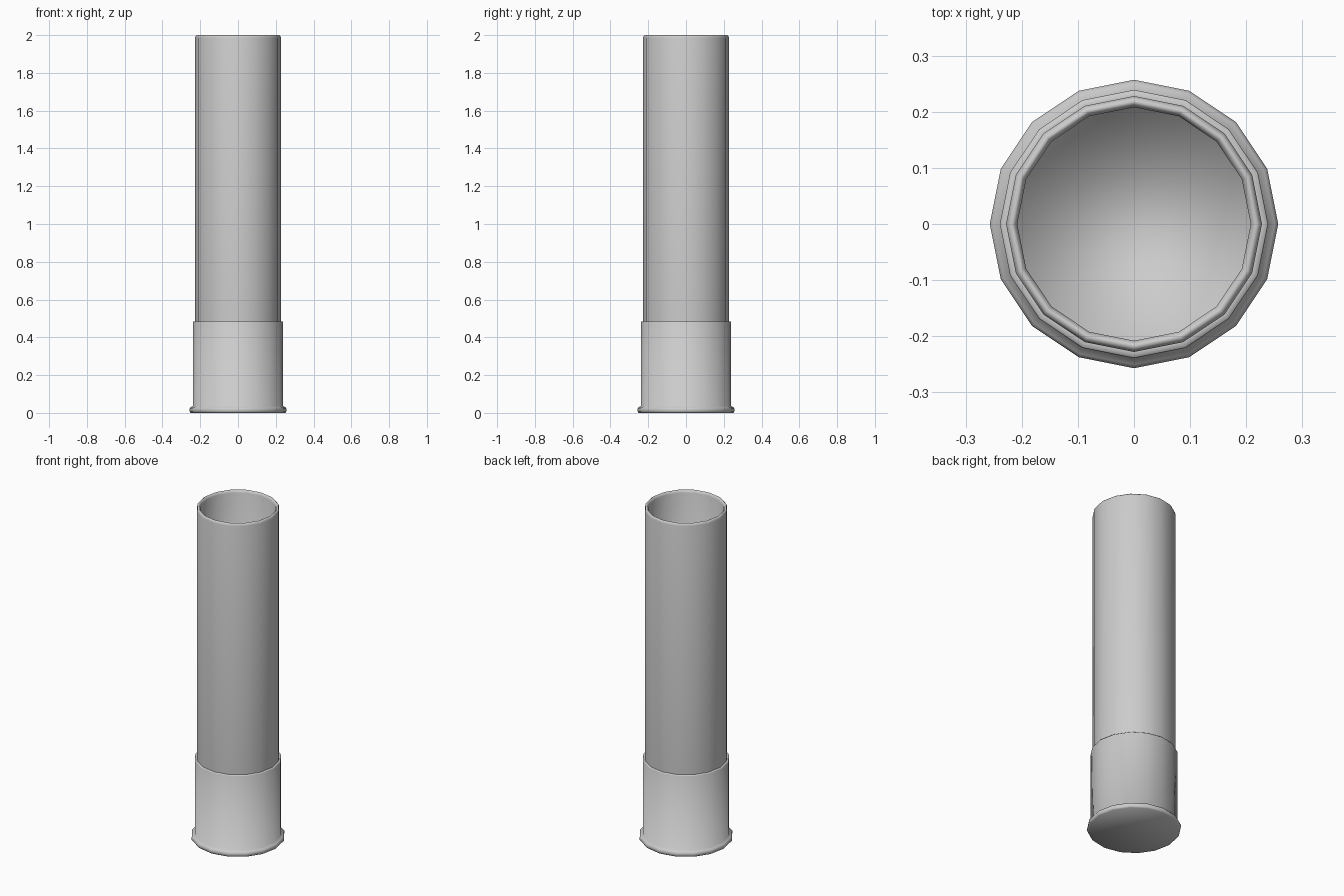
import bpy, bmesh, math

if "Cube" in bpy.data.objects:
    bpy.data.objects.remove(bpy.data.objects["Cube"])

SIDES = 16


def lathe(name, profile, cap_start=False, cap_end=False):
    """Spin a list of (radius, z) points into a 16-sided smooth shell."""
    bm = bmesh.new()
    rings = []
    for r, z in profile:
        rings.append([bm.verts.new((r * math.cos(2 * math.pi * i / SIDES),
                                    r * math.sin(2 * math.pi * i / SIDES), z))
                      for i in range(SIDES)])
    for a, b in zip(rings, rings[1:]):
        for i in range(SIDES):
            j = (i + 1) % SIDES
            bm.faces.new((a[i], a[j], b[j], b[i]))
    if cap_start:
        bm.faces.new(rings[0][::-1])
    if cap_end:
        bm.faces.new(rings[-1])
    for f in bm.faces:
        f.smooth = True
    mesh = bpy.data.meshes.new(name)
    bm.to_mesh(mesh)
    bm.free()
    obj = bpy.data.objects.new(name, mesh)
    bpy.context.collection.objects.link(obj)
    return obj


# Base cup: flat bottom, flared foot rim, collar and small step inward
lathe("base_cup", [(0.25, 0.0), (0.257, 0.008), (0.257, 0.022),
                   (0.251, 0.03), (0.239, 0.036), (0.239, 0.482),
                   (0.237, 0.485), (0.228, 0.485)], cap_start=True)

# Hollow tube: outer wall, rounded lip, inner wall and floor
lathe("hollow_tube", [(0.228, 0.485), (0.228, 1.985), (0.225, 1.995),
                      (0.219, 2.0), (0.213, 1.997), (0.208, 1.985),
                      (0.208, 0.04)], cap_end=True)
